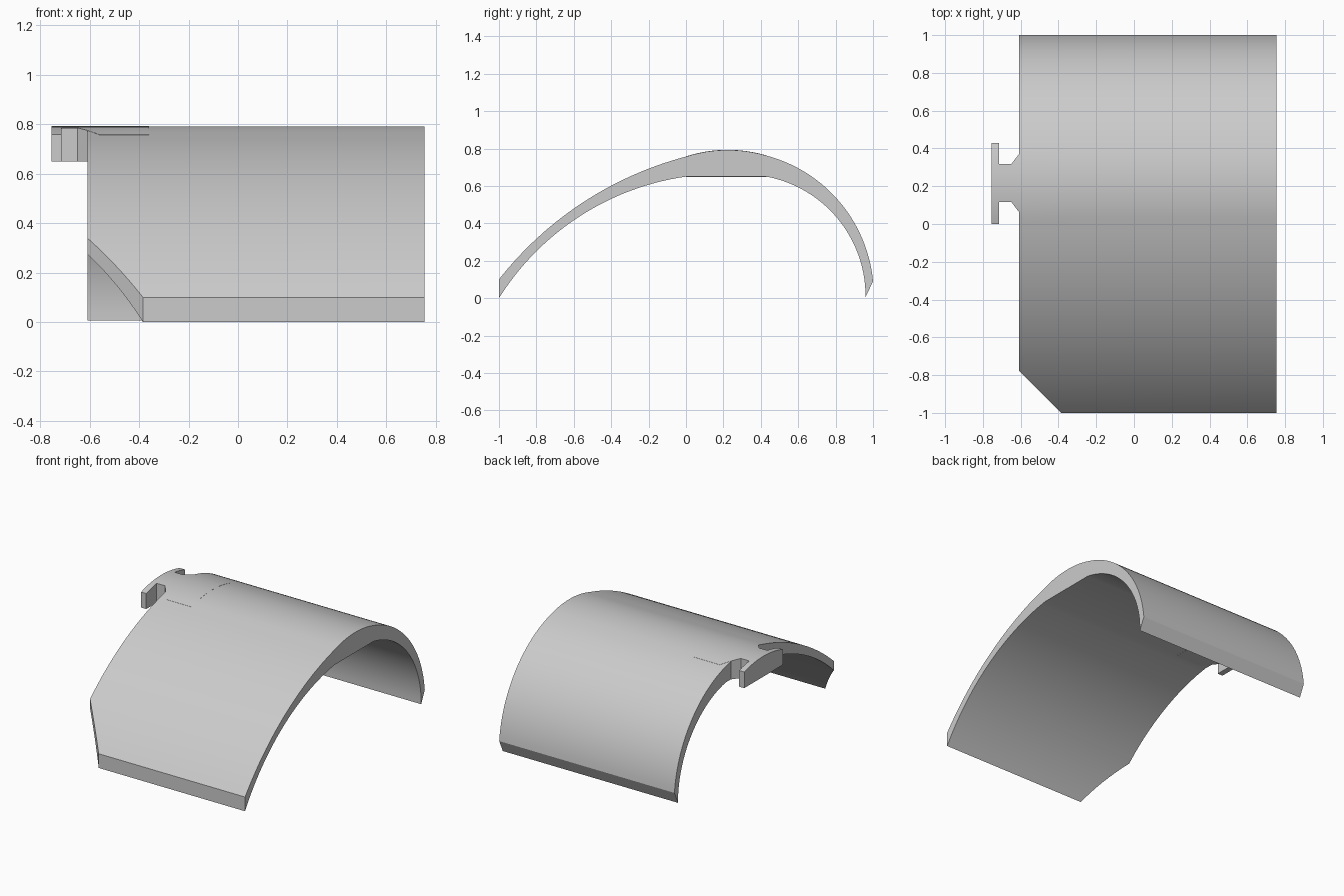
import bpy, bmesh, math
from mathutils import Vector

cube = bpy.data.objects.get("Cube")
if cube:
    bpy.data.objects.remove(cube, do_unlink=True)

grey = bpy.data.materials.new("plain grey")
grey.use_nodes = True
colour = (0.6, 0.6, 0.6, 1)
grey.diffuse_color = colour
grey.node_tree.nodes["Principled BSDF"].inputs["Base Color"].default_value = colour


def arc(a, b, c, n):
    """Points on the clockwise circular arc from a through b to c."""
    (ax, ay), (bx, by), (cx, cy) = a, b, c
    d = 2 * (ax * (by - cy) + bx * (cy - ay) + cx * (ay - by))
    sa, sb, sc = (p[0] ** 2 + p[1] ** 2 for p in (a, b, c))
    ux = (sa * (by - cy) + sb * (cy - ay) + sc * (ay - by)) / d
    uy = (sa * (cx - bx) + sb * (ax - cx) + sc * (bx - ax)) / d
    r = math.hypot(ax - ux, ay - uy)
    t0 = math.atan2(ay - uy, ax - ux)
    t1 = math.atan2(cy - uy, cx - ux)
    return [(ux + r * math.cos(t0 + (t1 - t0) * i / n),
             uy + r * math.sin(t0 + (t1 - t0) * i / n)) for i in range(n + 1)]


def prism(name, points, offset, chamfer=None):
    """Extrude a closed outline; chamfer is an optional cut (point, normal)."""
    bm = bmesh.new()
    face = bm.faces.new([bm.verts.new(p) for p in points])
    ext = bmesh.ops.extrude_face_region(bm, geom=[face])
    moved = [v for v in ext["geom"] if isinstance(v, bmesh.types.BMVert)]
    bmesh.ops.translate(bm, verts=moved, vec=offset)
    if chamfer:
        cut = bmesh.ops.bisect_plane(
            bm, geom=bm.verts[:] + bm.edges[:] + bm.faces[:],
            plane_co=chamfer[0], plane_no=chamfer[1], clear_outer=True)
        edges = [e for e in cut["geom_cut"] if isinstance(e, bmesh.types.BMEdge)]
        bmesh.ops.edgeloop_fill(bm, edges=edges)
    bmesh.ops.recalc_face_normals(bm, faces=bm.faces[:])
    mesh = bpy.data.meshes.new(name)
    bm.to_mesh(mesh)
    bm.free()
    mesh.materials.append(grey)
    obj = bpy.data.objects.new(name, mesh)
    bpy.context.collection.objects.link(obj)
    return obj


def smooth(obj):
    bpy.ops.object.select_all(action="DESELECT")
    obj.select_set(True)
    bpy.context.view_layer.objects.active = obj
    bpy.ops.object.shade_smooth_by_angle(angle=math.radians(20))


# Arched cover: outer skin from front to back, then inner skin returning
crown = arc((0, 0.757), (0.22, 0.792), (0.43, 0.762), 12)
outer = (arc((-1, 0.1), (-0.775, 0.34), (0, 0.757), 28)[:-1] + crown[:-1]
         + arc((0.43, 0.762), (0.78, 0.56), (1, 0.09), 28))
inner = (arc((-1, 0), (-0.775, 0.275), (0, 0.65), 28)
         + arc((0.43, 0.65), (0.76, 0.48), (0.96, 0.005), 28))
left, right = 0.755, -0.61
shell = prism("arched_cover", [(right, y, z) for y, z in outer + inner[::-1]],
              (left - right, 0, 0),
              chamfer=(Vector((right, -0.775, 0)), Vector((-1, -1, 0))))
smooth(shell)

# Clip: crown section trimmed to a T-shaped plan, slightly proud of the cover
section = [(0, 0.649)] + [(y, z + 0.001) for y, z in crown] + [(0.43, 0.649)]
clip = prism("hook_clip", [(-0.755, y, z) for y, z in section], (0.395, 0, 0))
half = [(-0.36, 0.25), (-0.535, 0.25), (-0.65, 0.1), (-0.715, 0.1), (-0.715, 0.25),
        (-0.8, 0.25)]
mid = 0.217
plan = [(x, mid + w) for x, w in half] + [(x, mid - w) for x, w in half[::-1]]
# Widen the end of the tongue so it stays clear of the section edge
plan[0], plan[-1] = (-0.3, mid + 0.25), (-0.3, mid - 0.25)
cutter = prism("clip_plan_cutter", [(x, y, 0.5) for x, y in plan], (0, 0, 0.5))
cutter.hide_render = True
cutter.hide_viewport = True
trim = clip.modifiers.new("trim", "BOOLEAN")
trim.operation = "INTERSECT"
trim.solver = "EXACT"
trim.object = cutter

# Apply the trim, then discard the helper
bpy.context.view_layer.update()
trimmed = bpy.data.meshes.new_from_object(
    clip.evaluated_get(bpy.context.evaluated_depsgraph_get()))
clip.modifiers.clear()
clip.data = trimmed
bpy.data.objects.remove(cutter, do_unlink=True)
smooth(clip)
